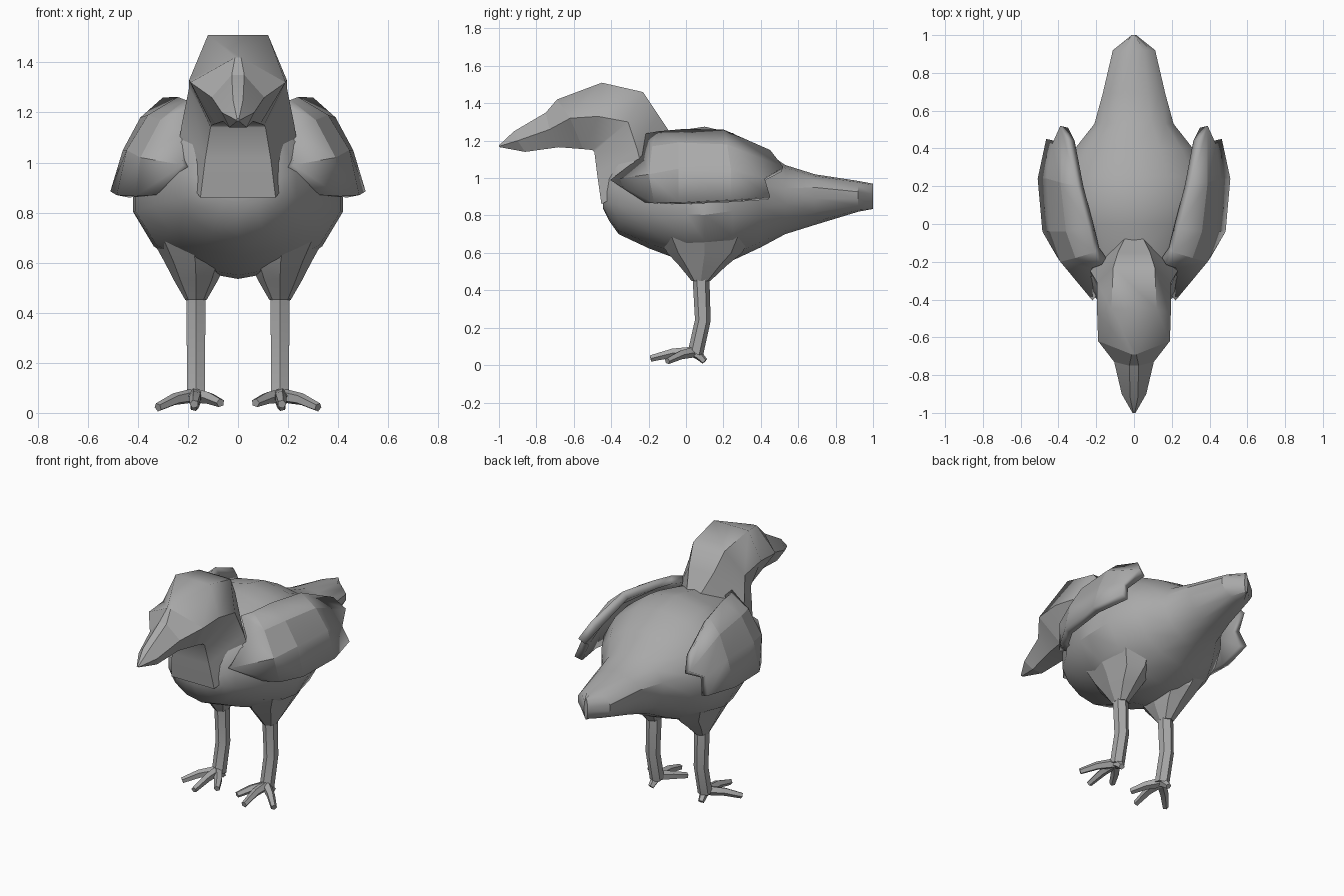
import bpy, bmesh, math
from mathutils import Vector

grey = bpy.data.materials.new("feather grey")
grey.diffuse_color = (0.4, 0.4, 0.4, 1)


def finish(name, bm, smooth=30, mirror=False, thick=0):
    bmesh.ops.remove_doubles(bm, verts=bm.verts, dist=0.0005)
    bmesh.ops.recalc_face_normals(bm, faces=bm.faces)
    if thick and sum((f.normal.x * f.calc_area() for f in bm.faces)) < 0:
        bmesh.ops.reverse_faces(bm, faces=bm.faces)
    me = bpy.data.meshes.new(name)
    bm.to_mesh(me)
    bm.free()
    me.materials.append(grey)
    ob = bpy.data.objects.new(name, me)
    bpy.context.collection.objects.link(ob)
    bpy.ops.object.select_all(action='DESELECT')
    ob.select_set(True)
    bpy.context.view_layer.objects.active = ob
    bpy.ops.object.shade_smooth_by_angle(angle=math.radians(smooth))
    if thick:
        m = ob.modifiers.new("thickness", 'SOLIDIFY')
        m.thickness, m.offset = thick, -1
    if mirror:
        m = ob.modifiers.new("mirror", 'MIRROR')
        m.use_mirror_merge = False
    return ob


def loft(bm, rings, closed=True):
    vs = [[bm.verts.new(p) for p in r] for r in rings]
    n = len(vs[0])
    for a, b in zip(vs, vs[1:]):
        for i in range(n if closed else n - 1):
            j = (i + 1) % n
            bm.faces.new((a[i], a[j], b[j], b[i]))
    if closed:
        bm.faces.new(vs[0])
        bm.faces.new(vs[-1])


def tube(bm, pts, radii, sides):
    # rings across a path
    pts = [Vector(p) for p in pts]
    rings = []
    for i, (p, r) in enumerate(zip(pts, radii)):
        d = (pts[min(i + 1, len(pts) - 1)] - pts[max(i - 1, 0)]).normalized()
        u = d.cross(Vector((0, 1, 0) if abs(d.z) > 0.8 else (0, 0, 1))).normalized()
        v = d.cross(u)
        rings.append([p + r * (math.cos(t) * u + math.sin(t) * v)
                      for t in (2 * math.pi * (k + 0.5) / sides for k in range(sides))])
    loft(bm, rings)


# body and tail: y, top z, bottom z, half width, height of widest line
stations = [(-0.445, 0.96, 0.84, 0.12, 0.88), (-0.41, 1.10, 0.77, 0.19, 0.90),
            (-0.36, 1.17, 0.70, 0.24, 0.90), (-0.2, 1.22, 0.625, 0.345, 0.89),
            (0.0, 1.26, 0.55, 0.42, 0.88), (0.1, 1.275, 0.535, 0.43, 0.88),
            (0.25, 1.24, 0.56, 0.41, 0.9), (0.4, 1.16, 0.63, 0.32, 0.91),
            (0.53, 1.07, 0.70, 0.215, 0.91), (0.69, 1.02, 0.75, 0.17, 0.93),
            (0.92, 0.985, 0.82, 0.115, 0.91), (1.0, 0.97, 0.835, 0.012, 0.9)]
bm = bmesh.new()
rings = []
for y, zt, zb, w, zm in stations:
    ring = []
    for k in range(14):
        a = 2 * math.pi * k / 14
        h = zt - zm if math.cos(a) > 0 else zm - zb
        ring.append((w * math.sin(a), y, zm + h * math.cos(a)))
    rings.append(ring)
loft(bm, rings)
finish("body", bm, 30)


def head_rings(rows):
    # top (y, z), middle (y, z), bottom (y, z), three half widths
    return [[(wt, *t), (wm, *m), (wb, *b), (-wb, *b), (-wm, *m), (-wt, *t)]
            for t, m, b, wt, wm, wb in rows]


# head, neck and chest front
bm = bmesh.new()
loft(bm, head_rings([((-0.08, 1.235), (-0.22, 0.99), (-0.452, 0.86), 0.05, 0.25, 0.15),
                     ((-0.15, 1.34), (-0.26, 1.15), (-0.475, 1.02), 0.085, 0.225, 0.13),
                     ((-0.23, 1.46), (-0.31, 1.30), (-0.49, 1.14), 0.11, 0.195, 0.11),
                     ((-0.45, 1.51), (-0.47, 1.33), (-0.50, 1.15), 0.12, 0.195, 0.105),
                     ((-0.69, 1.42), (-0.62, 1.32), (-0.55, 1.155), 0.012, 0.19, 0.09)]))
finish("head", bm, 48)

# beak
bm = bmesh.new()
loft(bm, head_rings([((-0.69, 1.42), (-0.62, 1.32), (-0.55, 1.155), 0.012, 0.19, 0.09),
                     ((-0.75, 1.35), (-0.73, 1.26), (-0.68, 1.165), 0.025, 0.105, 0.06),
                     ((-0.92, 1.25), (-0.90, 1.20), (-0.86, 1.14), 0.02, 0.065, 0.035),
                     ((-1.0, 1.175), (-1.0, 1.17), (-0.995, 1.165), 0.004, 0.008, 0.004)]))
finish("beak", bm, 15)

# wings: four points from the back line out to the lower edge
bm = bmesh.new()
loft(bm, [[(0.17, -0.215, 1.238), (0.225, -0.235, 1.12), (0.22, -0.405, 0.99), (0.33, -0.22, 0.87)],
          [(0.21, -0.15, 1.25), (0.31, -0.18, 1.17), (0.39, -0.20, 1.02), (0.41, -0.17, 0.865)],
          [(0.24, -0.02, 1.262), (0.36, -0.04, 1.19), (0.445, -0.04, 1.05), (0.485, -0.04, 0.87)],
          [(0.30, 0.20, 1.26), (0.39, 0.22, 1.18), (0.46, 0.24, 1.05), (0.51, 0.24, 0.885)],
          [(0.35, 0.45, 1.15), (0.39, 0.52, 1.06), (0.435, 0.42, 1.0), (0.465, 0.45, 0.90)]],
     closed=False)
finish("wing", bm, 15, mirror=True, thick=0.05)

# thighs flaring out of the belly
bm = bmesh.new()
loft(bm, [[(x + rx * math.cos(a), y + ry * math.sin(a), z)
           for a in (math.pi * k / 4 for k in range(8))]
          for x, y, z, rx, ry in [(0.19, 0.10, 0.74, 0.18, 0.28), (0.17, 0.10, 0.60, 0.122, 0.20),
                                  (0.168, 0.09, 0.53, 0.088, 0.125),
                                  (0.168, 0.08, 0.45, 0.042, 0.05)]])
finish("thigh", bm, 20, mirror=True)

# shins
bm = bmesh.new()
tube(bm, [(0.168, 0.08, 0.47), (0.168, 0.09, 0.24), (0.168, 0.05, 0.06)],
     [0.045, 0.042, 0.042], 6)
finish("shin", bm, 25, mirror=True)

# toes: bend and tip of each
bm = bmesh.new()
for bend, tip in [((0.17, -0.07, 0.065), (0.175, -0.19, 0.035)),
                  ((0.25, -0.03, 0.055), (0.32, -0.10, 0.022)),
                  ((0.115, -0.03, 0.06), (0.07, -0.11, 0.04)),
                  ((0.17, 0.07, 0.05), (0.175, 0.10, 0.02))]:
    tube(bm, [(0.17, 0.04, 0.07), bend, tip], [0.03, 0.025, 0.018], 5)
finish("toes", bm, 20, mirror=True)
